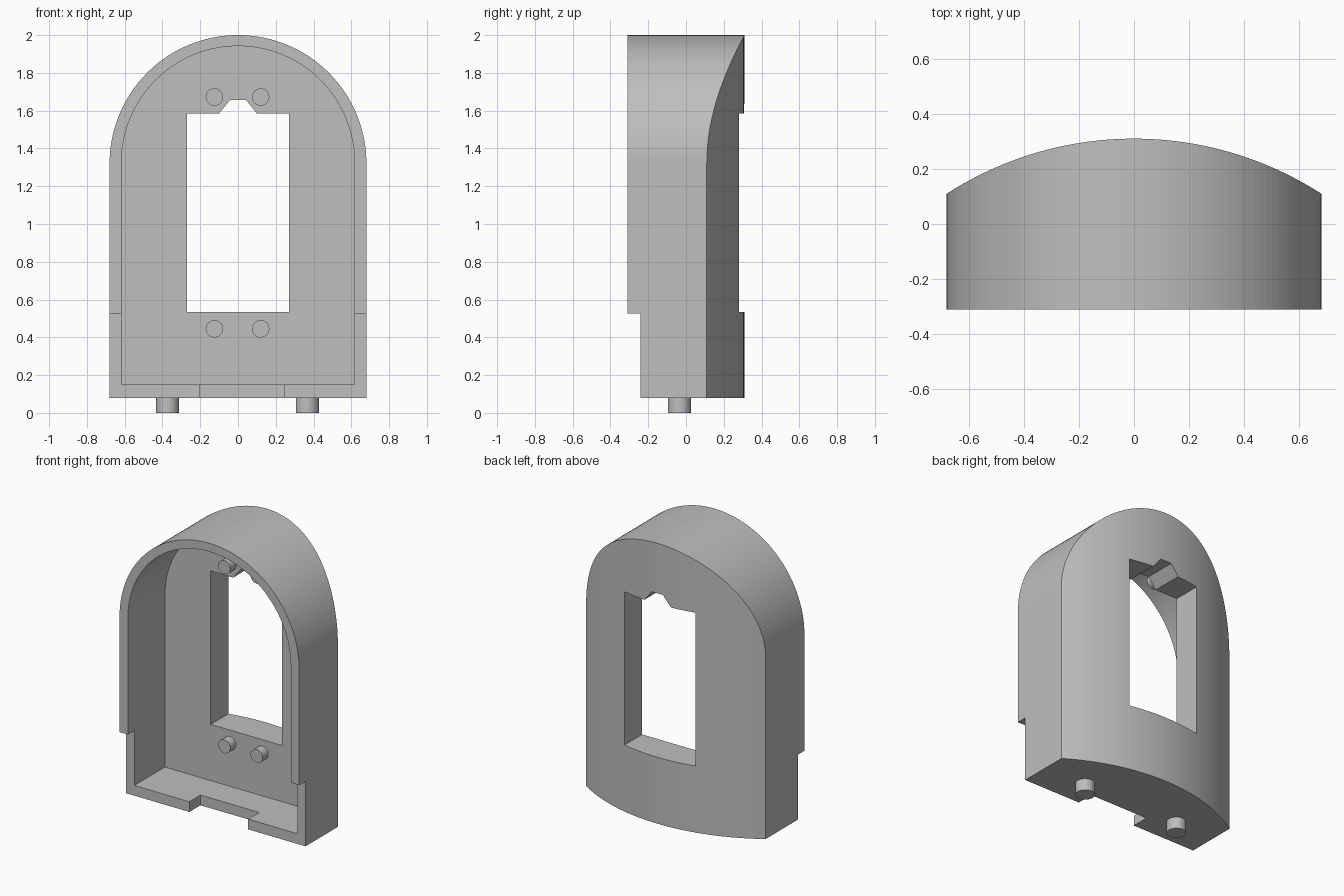
import bpy, math
from mathutils import Matrix

cube = bpy.data.objects.get("Cube")
if cube:
    bpy.data.objects.remove(cube, do_unlink=True)

grey = bpy.data.materials.new("plain_grey")
grey.use_nodes = True
colour = (0.52, 0.52, 0.52, 1)
grey.diffuse_color = colour
grey.node_tree.nodes["Principled BSDF"].inputs["Base Color"].default_value = colour


def prism(name, outline, y0, y1):
    """Extrude an (x, z) outline along y."""
    n = len(outline)
    verts = [(x, y, z) for y in (y0, y1) for x, z in outline]
    faces = [tuple(range(n)), tuple(reversed(range(n, 2 * n)))]
    faces += [(i, i + n, (i + 1) % n + n, (i + 1) % n) for i in range(n)]
    mesh = bpy.data.meshes.new(name)
    mesh.from_pydata(verts, [], faces)
    mesh.materials.append(grey)
    obj = bpy.data.objects.new(name, mesh)
    bpy.context.collection.objects.link(obj)
    return obj


def box(name, x0, x1, y0, y1, z0, z1):
    return prism(name, [(x0, z0), (x1, z0), (x1, z1), (x0, z1)], y0, y1)


def arch(radius, bottom, spring, steps=72):
    """Round-topped outline."""
    curve = [(radius * math.cos(math.pi * i / steps),
              spring + radius * math.sin(math.pi * i / steps)) for i in range(steps + 1)]
    return [(-radius, bottom), (radius, bottom)] + curve


def cylinder(name, radius, depth, location, sides, rotation=(0, 0, 0)):
    bpy.ops.mesh.primitive_cylinder_add(vertices=sides, radius=radius, depth=depth,
                                        location=location, rotation=rotation)
    obj = bpy.context.object
    obj.name = name
    obj.data.materials.append(grey)
    return obj


def carve(target, cutter, operation="DIFFERENCE"):
    mod = target.modifiers.new("carve", "BOOLEAN")
    mod.operation = operation
    mod.solver = "EXACT"
    mod.object = cutter
    bpy.context.view_layer.objects.active = target
    bpy.ops.object.modifier_apply(modifier=mod.name)
    bpy.data.objects.remove(cutter, do_unlink=True)


# Arched housing with a bowed back
housing = prism("arched_housing", arch(0.68, 0.08, 1.32), -0.31, 0.5)
bow = 1.256
carve(housing, cylinder("back_bow", bow, 6, (0, 0.31 - bow, 1), 180), "INTERSECT")

# Hollow front
carve(housing, prism("cavity", arch(0.617, 0.15, 1.325), -0.6, 0.09))

# Window with a small tapered slot at the top
window = [(-0.27, 0.535), (0.27, 0.535), (0.27, 1.585), (0.1, 1.585),
          (0.042, 1.657), (-0.042, 1.657), (-0.1, 1.585), (-0.27, 1.585)]
carve(housing, prism("window", window, -0.2, 0.7))

# Lower rim set back, and notch in the floor
carve(housing, box("rim_step", -1, 1, -0.6, -0.24, -0.2, 0.525))
carve(housing, box("floor_notch", -0.2, 0.245, -0.6, -0.12, -0.1, 0.3))

# Round studs around the window
for level, z in (("lower", 0.445), ("upper", 1.672)):
    for side, x in (("right", -0.125), ("left", 0.12)):
        cylinder(f"{level}_{side}_stud", 0.046, 0.08, (x, 0.07, z), 32, (math.pi / 2, 0, 0))

# Locating pegs underneath
for side, x in (("right", -0.373), ("left", 0.367)):
    cylinder(f"{side}_peg", 0.061, 0.1, (x, -0.035, 0.05), 32)
